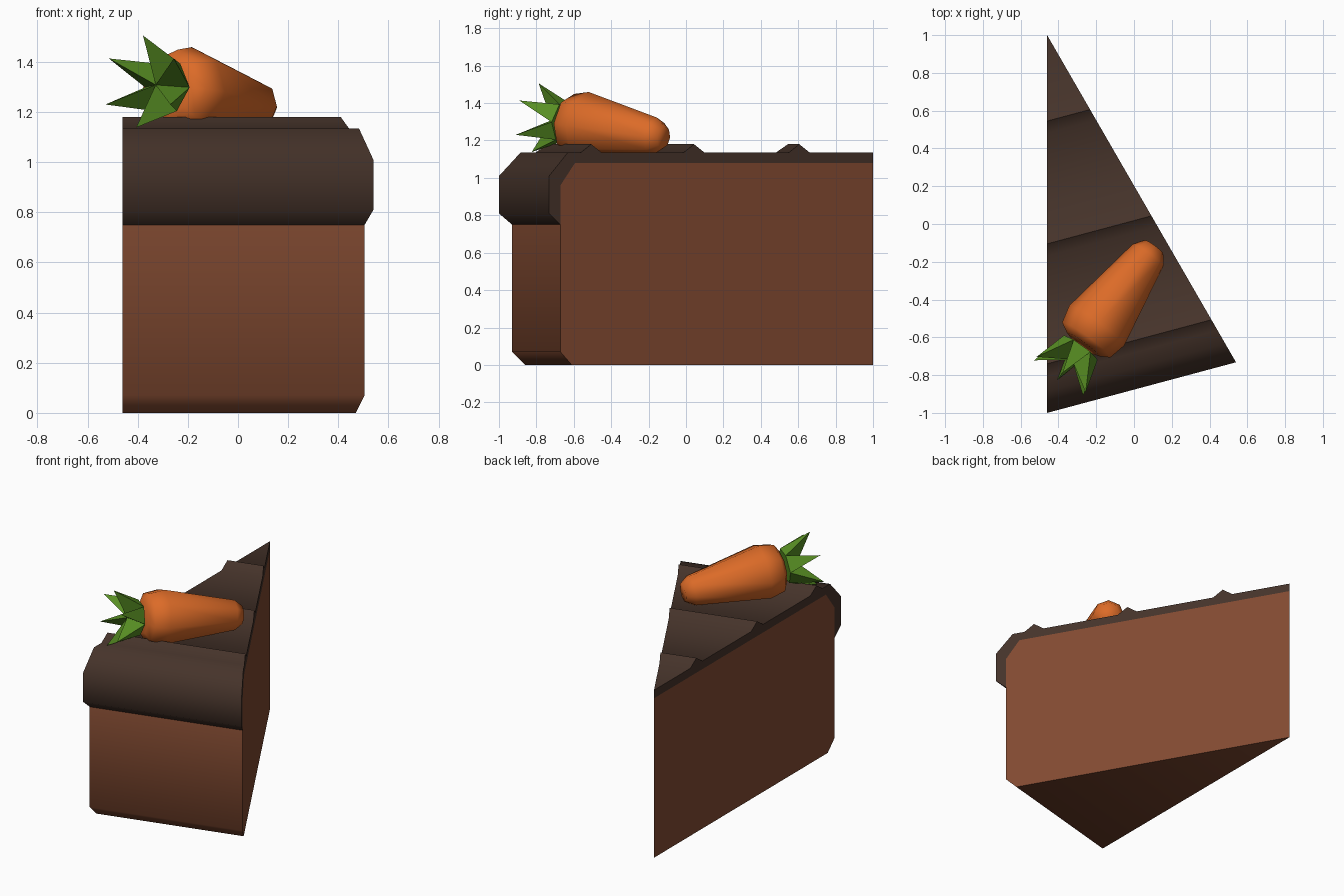
import bpy, bmesh, math
from mathutils import Vector, Matrix

if "Cube" in bpy.data.objects:
    bpy.data.objects.remove(bpy.data.objects["Cube"])


def material(name, rgb):
    m = bpy.data.materials.new(name)
    m.diffuse_color = (*rgb, 1)
    m.use_nodes = True
    m.node_tree.nodes["Principled BSDF"].inputs["Base Color"].default_value = m.diffuse_color
    return m


sponge = material("sponge_brown", (0.223, 0.069, 0.031))
choc = material("dark_chocolate", (0.060, 0.033, 0.023))
orange = material("carrot_orange", (0.716, 0.147, 0.021))
green = material("leaf_green", (0.098, 0.275, 0.017))


def finish(name, bm, mat, smooth=None):
    bmesh.ops.remove_doubles(bm, verts=bm.verts, dist=1e-4)
    bmesh.ops.recalc_face_normals(bm, faces=bm.faces)
    me = bpy.data.meshes.new(name)
    bm.to_mesh(me)
    bm.free()
    me.materials.append(mat)
    ob = bpy.data.objects.new(name, me)
    bpy.context.collection.objects.link(ob)
    if smooth:
        bpy.ops.object.select_all(action='DESELECT')
        bpy.context.view_layer.objects.active = ob
        ob.select_set(True)
        bpy.ops.object.shade_smooth_by_angle(angle=math.radians(smooth))
    return ob


# A wedge is a (radius, height) profile stretched between two planes 30 degrees apart
def wedge(name, profile, mat):
    bm = bmesh.new()
    sides = []
    for a in (0, math.radians(30)):
        sides.append([bm.verts.new((-0.46 + r * math.sin(a), 1 - r * math.cos(a), z))
                      for r, z in profile])
    left, right = sides
    bm.faces.new(left)
    bm.faces.new(right[::-1])
    n = len(profile)
    for i in range(n):
        j = (i + 1) % n
        bm.faces.new((left[i], right[i], right[j], left[j]))
    return finish(name, bm, mat, 60)


# Sponge body with chamfered outer edges
wedge("cake_sponge", [(0, 0), (1.86, 0), (1.93, 0.07), (1.93, 0.96),
                      (1.84, 1.08), (0, 1.08)], sponge)

# Frosting shell with overhanging rim and three ridges on top
ridges = []
for r in (1.74, 1.105, 0.455):
    ridges += [(r + 0.065, 1.135), (r, 1.18), (r - 0.065, 1.135)]
wedge("frosting", [(0, 1.08), (1.84, 1.08), (1.93, 0.96), (1.93, 0.75), (2.0, 0.81),
                   (2.0, 1.01), (1.885, 1.135)] + ridges + [(0, 1.135)], choc)

# Carrot frame: local z runs from the crown to the tip, local x points up
axis = Vector((0.588, 0.809, -0.125)).normalized()
side = axis.cross(Vector((0, 0, 1))).normalized()
up = side.cross(axis)
frame = Matrix((up, side, axis)).transposed().to_4x4()
frame.translation = (-0.27, -0.638, 1.296)


def ring(bm, r, h, n, phase=0.0):
    return [bm.verts.new(frame @ Vector((r * math.cos(math.tau * (i + phase) / n),
                                         r * math.sin(math.tau * (i + phase) / n), h)))
            for i in range(n)]


# Carrot root: eight-sided lathe
bm = bmesh.new()
rings = [ring(bm, r, h, 8) for r, h in
         [(0.105, 0), (0.158, 0.03), (0.18, 0.125), (0.1, 0.59), (0.06, 0.645)]]
for a, b in zip(rings, rings[1:]):
    for i in range(8):
        j = (i + 1) % 8
        bm.faces.new((a[i], a[j], b[j], b[i]))
bm.faces.new(rings[0])
bm.faces.new(rings[-1])
finish("carrot_root", bm, orange, 60)

# Carrot leaves: six-pointed spiky crown
bm = bmesh.new()
tips = ring(bm, 0.185, -0.21, 6)
valleys = ring(bm, 0.11, -0.02, 6, 0.5)
heart = bm.verts.new(frame @ Vector((0, 0, -0.1)))
for i in range(6):
    a, b = valleys[i - 1], valleys[i]
    bm.faces.new((tips[i], a, heart))
    bm.faces.new((tips[i], heart, b))
    bm.faces.new((tips[i], b, a))
bm.faces.new(valleys)
finish("carrot_leaves", bm, green)
